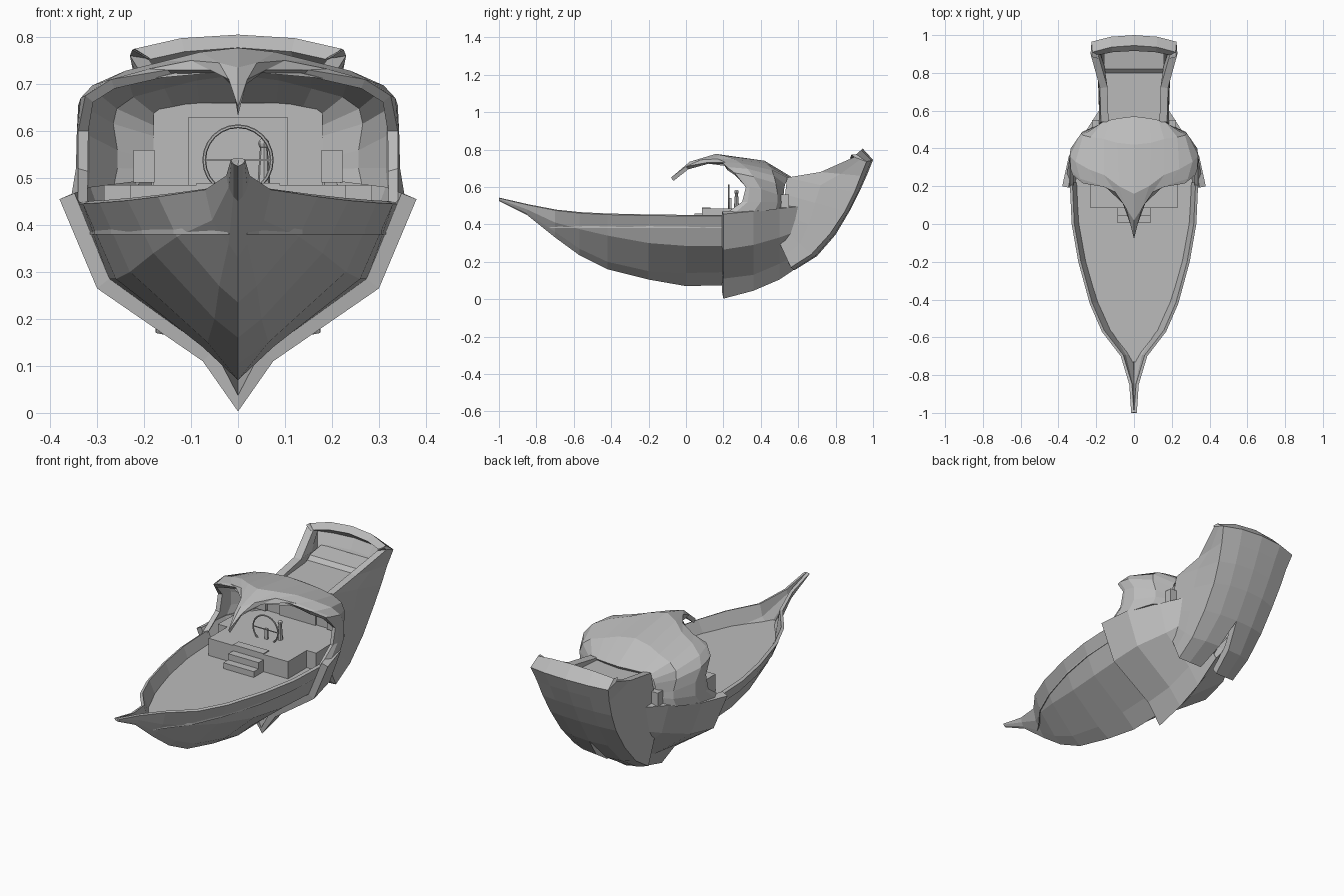
import bpy
import bmesh
from math import pi
from mathutils import Matrix, Vector

default = bpy.data.objects.get("Cube")
if default:
    bpy.data.objects.remove(default, do_unlink=True)

# Single painted grey
grey = bpy.data.materials.new("plain grey")
grey.use_nodes = True
colour = (0.5, 0.5, 0.5, 1.0)
grey.diffuse_color = colour
grey.node_tree.nodes["Principled BSDF"].inputs["Base Color"].default_value = colour


def finish(name, bm):
    """Turn a bmesh into a named object with the grey material."""
    mesh = bpy.data.meshes.new(name)
    bm.to_mesh(mesh)
    bm.free()
    mesh.materials.append(grey)
    obj = bpy.data.objects.new(name, mesh)
    bpy.context.scene.collection.objects.link(obj)
    return obj


def half_shell(name, rows, thickness, flip=False):
    """Loft rows of points on the +x half, mirror them and thicken inwards."""
    bm = bmesh.new()
    grid = [[bm.verts.new(point) for point in row] for row in rows]
    for lower, upper in zip(grid, grid[1:]):
        for i in range(len(lower) - 1):
            face = [lower[i], lower[i + 1], upper[i + 1], upper[i]]
            bm.faces.new(face[::-1] if flip else face)
    obj = finish(name, bm)
    mirror = obj.modifiers.new("mirror", 'MIRROR')
    mirror.merge_threshold = 0.001
    solid = obj.modifiers.new("thickness", 'SOLIDIFY')
    solid.thickness = thickness
    solid.offset = -1
    return obj


def stations(table):
    """Expand (y, section) stations into rows of 3D points."""
    return [[(x, y, z) for x, z in section] for y, section in table]


def plate(name, outline, bottom, top):
    """Symmetric flat plate from half widths along y."""
    bm = bmesh.new()
    loop = [(w, y) for w, y in outline] + [(-w, y) for w, y in reversed(outline)]
    base = bm.faces.new([bm.verts.new((x, y, bottom)) for x, y in loop])
    extruded = bmesh.ops.extrude_face_region(bm, geom=[base])
    moved = [v for v in extruded["geom"] if isinstance(v, bmesh.types.BMVert)]
    bmesh.ops.translate(bm, verts=moved, vec=(0, 0, top - bottom))
    bmesh.ops.recalc_face_normals(bm, faces=bm.faces)
    return finish(name, bm)


def box(name, low, high):
    low, high = Vector(low), Vector(high)
    bm = bmesh.new()
    place = Matrix.Translation((low + high) / 2) @ Matrix.Diagonal((high - low).to_4d())
    bmesh.ops.create_cube(bm, size=1)
    place[3][3] = 1
    bmesh.ops.transform(bm, matrix=place, verts=bm.verts)
    return finish(name, bm)


# Front hull: rim, knuckle, bilge and keel at each station
half_shell("front_hull", stations([
    (-1, [(.015, .54), (.014, .535), (.01, .53), (0, .525)]),
    (-.85, [(.025, .505), (.02, .48), (.01, .46), (0, .45)]),
    (-.7, [(.07, .475), (.055, .41), (.02, .36), (0, .33)]),
    (-.57, [(.17, .46), (.13, .375), (.04, .27), (0, .235)]),
    (-.42, [(.235, .452), (.18, .34), (.05, .2), (0, .16)]),
    (-.2, [(.295, .447), (.23, .3), (.065, .15), (0, .105)]),
    (0, [(.33, .445), (.26, .285), (.075, .14), (0, .07)]),
    (.22, [(.34, .445), (.275, .285), (.08, .145), (0, .075)]),
]), .015)

# Rear hull collar, flared at its front lip
half_shell("rear_hull", stations([
    (.2, [(.38, .455), (.3, .265), (.075, .11), (0, .003)]),
    (.36, [(.345, .47), (.28, .29), (.07, .13), (0, .045)]),
    (.5, [(.25, .485), (.21, .33), (.06, .19), (0, .105)]),
    (.64, [(.16, .5), (.14, .38), (.05, .26), (0, .2)]),
]), .035)

# Canopy: ribs from the ridge down to the gunwale, each running front to back
half_shell("canopy", [
    [(0, -.08, .65), (0, .02, .735), (0, .16, .777), (0, .42, .74), (0, .57, .65)],
    [(.02, 0, .71), (.04, .08, .745), (.08, .2, .768), (.09, .43, .728), (.08, .56, .648)],
    [(.06, .11, .73), (.1, .17, .75), (.16, .26, .748), (.16, .45, .71), (.13, .55, .645)],
    [(.15, .195, .73), (.19, .21, .732), (.24, .29, .728), (.23, .46, .69), (.165, .54, .635)],
    [(.27, .215, .71), (.285, .24, .705), (.31, .33, .697), (.27, .47, .66), (.18, .53, .615)],
    [(.325, .26, .675), (.335, .29, .67), (.34, .36, .655), (.28, .48, .62), (.185, .525, .59)],
    [(.34, .32, .6), (.343, .34, .6), (.335, .4, .59), (.27, .49, .56), (.19, .52, .54)],
    [(.34, .3, .52), (.345, .33, .52), (.335, .4, .52), (.27, .49, .52), (.2, .52, .52)],
    [(.34, .2, .45), (.355, .26, .46), (.34, .36, .465), (.28, .48, .48), (.22, .51, .485)],
], .022, flip=True)


# Tail scoop: front edge, rear corner and rear centre, rising to a rolled rim
def tail_row(front, corner, centre):
    front, corner, centre = Vector(front), Vector(corner), Vector(centre)
    middle = corner.lerp(centre, .75)
    middle.x = corner.lerp(centre, .45).x
    return [front, front.lerp(corner, .5), corner, middle, centre]


half_shell("tail_scoop", [
    tail_row((.17, .5, .3), (.175, .56, .17), (.05, .58, .155)),
    tail_row((.18, .55, .35), (.18, .67, .24), (.03, .7, .23)),
    tail_row((.185, .54, .45), (.185, .77, .35), (0, .8, .345)),
    tail_row((.185, .53, .56), (.19, .85, .47), (0, .88, .48)),
    tail_row((.175, .54, .65), (.2, .9, .57), (0, .93, .58)),
    tail_row((.18, .72, .68), (.21, .935, .66), (0, .97, .67)),
    tail_row((.23, .9, .76), (.225, .965, .735), (0, 1, .745)),
    tail_row((.225, .885, .773), (.22, .91, .775), (0, .945, .805)),
], .04)

# Tail floor with a low step
half_shell("tail_floor", [
    [(.16, y, z), (0, y, z)]
    for y, z in [(.52, .635), (.8, .64), (.82, .66), (.92, .675)]
], .01, flip=True)

# Decks
plate("main_deck", [(.02, -.73), (.045, -.69), (.137, -.57), (.204, -.42),
                    (.27, -.2), (.305, 0), (.315, .2), (.27, .42)], .38, .395)
plate("helm_platform", [(.23, .085), (.23, .24)], .39, .485)
plate("cabin_floor", [(.285, .24), (.28, .4), (.2, .5)], .39, .485)

# Entry steps
for i in range(3):
    box(f"step_{i + 1}", (-.088, .005 + i * .04, .39), (.088, .05 + i * .04, .425 + i * .032))

# Cabin back wall with raised door
box("cabin_back_wall", (-.18, .5, .48), (.18, .51, .66))
box("cabin_door", (-.105, .492, .485), (.105, .502, .63))

# Side vents between canopy and tail
for side, label in ((1, "left"), (-1, "right")):
    centre = Vector((side * .2, .515, .525))
    half = Vector((.022, .035, .035))
    box(f"side_vent_{label}", centre - half, centre + half)

# Steering wheel on a slim post
bpy.ops.mesh.primitive_torus_add(
    major_radius=.072, minor_radius=.004, major_segments=24, minor_segments=6,
    location=(0, .228, .538), rotation=(pi / 2, 0, 0))
wheel = bpy.context.object
wheel.name = "steering_wheel"
wheel.data.materials.append(grey)
box("wheel_post", (-.008, .232, .48), (.008, .242, .54))
box("wheel_spoke", (-.07, .226, .536), (.07, .23, .54))

# Control lever with a round knob
bpy.ops.mesh.primitive_cone_add(vertices=8, radius1=.014, radius2=.008, depth=.085,
                                location=(.055, .27, .525))
lever = bpy.context.object
lever.name = "control_lever"
bpy.ops.mesh.primitive_uv_sphere_add(segments=8, ring_count=6, radius=.012,
                                     location=(.055, .27, .573))
knob = bpy.context.object
knob.name = "lever_knob"
for part in (lever, knob):
    part.data.materials.append(grey)
